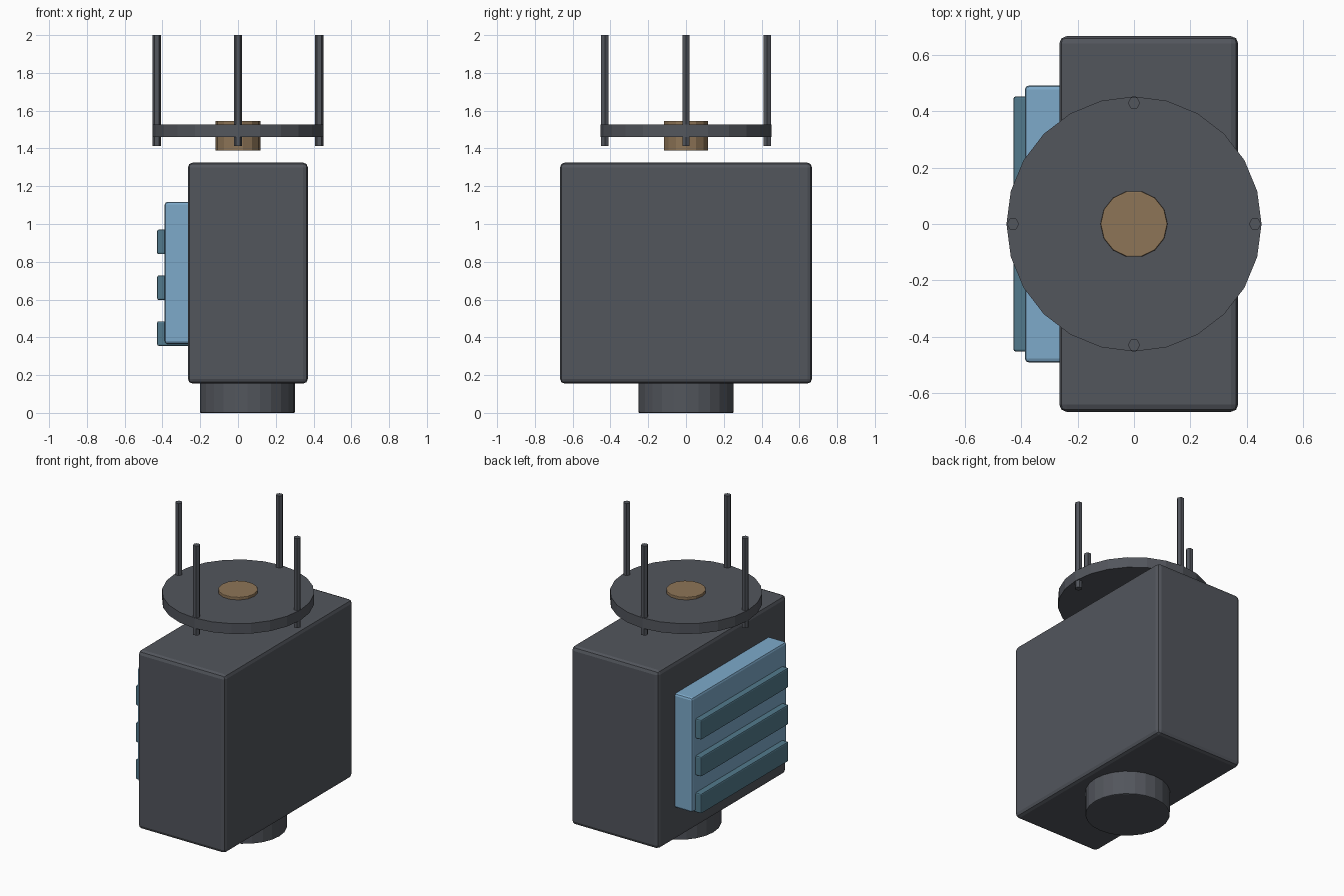
import bpy
from math import pi, cos, sin

cube = bpy.data.objects.get("Cube")
if cube:
    bpy.data.objects.remove(cube, do_unlink=True)


def material(name, rgb):
    mat = bpy.data.materials.new(name)
    mat.use_nodes = True
    colour = (*rgb, 1)
    mat.diffuse_color = colour
    mat.node_tree.nodes["Principled BSDF"].inputs["Base Color"].default_value = colour
    return mat


dark_grey = material("dark_grey", (0.085, 0.092, 0.108))
light_blue = material("light_blue", (0.205, 0.4, 0.59))
slate_blue = material("slate_blue", (0.085, 0.195, 0.265))
bronze = material("bronze", (0.27, 0.178, 0.095))


def finish(obj, name, mat, bevel):
    obj.name = name
    obj.data.materials.append(mat)
    bpy.ops.object.transform_apply(location=False, rotation=True, scale=True)
    if bevel:
        mod = obj.modifiers.new("bevel", "BEVEL")
        mod.width = bevel
        mod.segments = 2
        mod.limit_method = "ANGLE"
    return obj


def box(name, x, y, z, mat, bevel):
    """Box from its (low, high) range on each axis."""
    ranges = (x, y, z)
    bpy.ops.mesh.primitive_cube_add(size=1, location=[(a + b) / 2 for a, b in ranges])
    obj = bpy.context.object
    obj.scale = [b - a for a, b in ranges]
    return finish(obj, name, mat, bevel)


def cylinder(name, x, y, radius, z, sides, mat, bevel=0):
    """Upright cylinder with a corner pointing along x."""
    low, high = z
    bpy.ops.mesh.primitive_cylinder_add(
        vertices=sides, radius=radius, depth=high - low,
        location=(x, y, (low + high) / 2), rotation=(0, 0, pi / 2))
    return finish(bpy.context.object, name, mat, bevel)


# Main housing and the round foot under it
box("housing", (-0.265, 0.37), (-0.667, 0.667), (0.155, 1.325), dark_grey, 0.025)
cylinder("foot", 0.05, 0, 0.252, (0, 0.17), 24, dark_grey, 0.006)

# Side panel with three horizontal ribs
box("side_panel", (-0.388, -0.25), (-0.492, 0.492), (0.365, 1.117), light_blue, 0.015)
for i in range(3):
    low = 0.355 + 0.2425 * i
    box(f"panel_rib_{i + 1}", (-0.428, -0.25), (-0.453, 0.453),
        (low, low + 0.13), slate_blue, 0.008)

# Floating disc with a hub through its centre
cylinder("disc", 0, 0, 0.453, (1.46, 1.528), 24, dark_grey)
cylinder("hub", 0, 0, 0.119, (1.388, 1.546), 14, bronze, 0.004)

# Four thin rods around the rim
for i in range(4):
    angle = i * pi / 2
    cylinder(f"rod_{i + 1}", 0.43 * cos(angle), 0.43 * sin(angle),
             0.022, (1.413, 2.0), 6, dark_grey)
